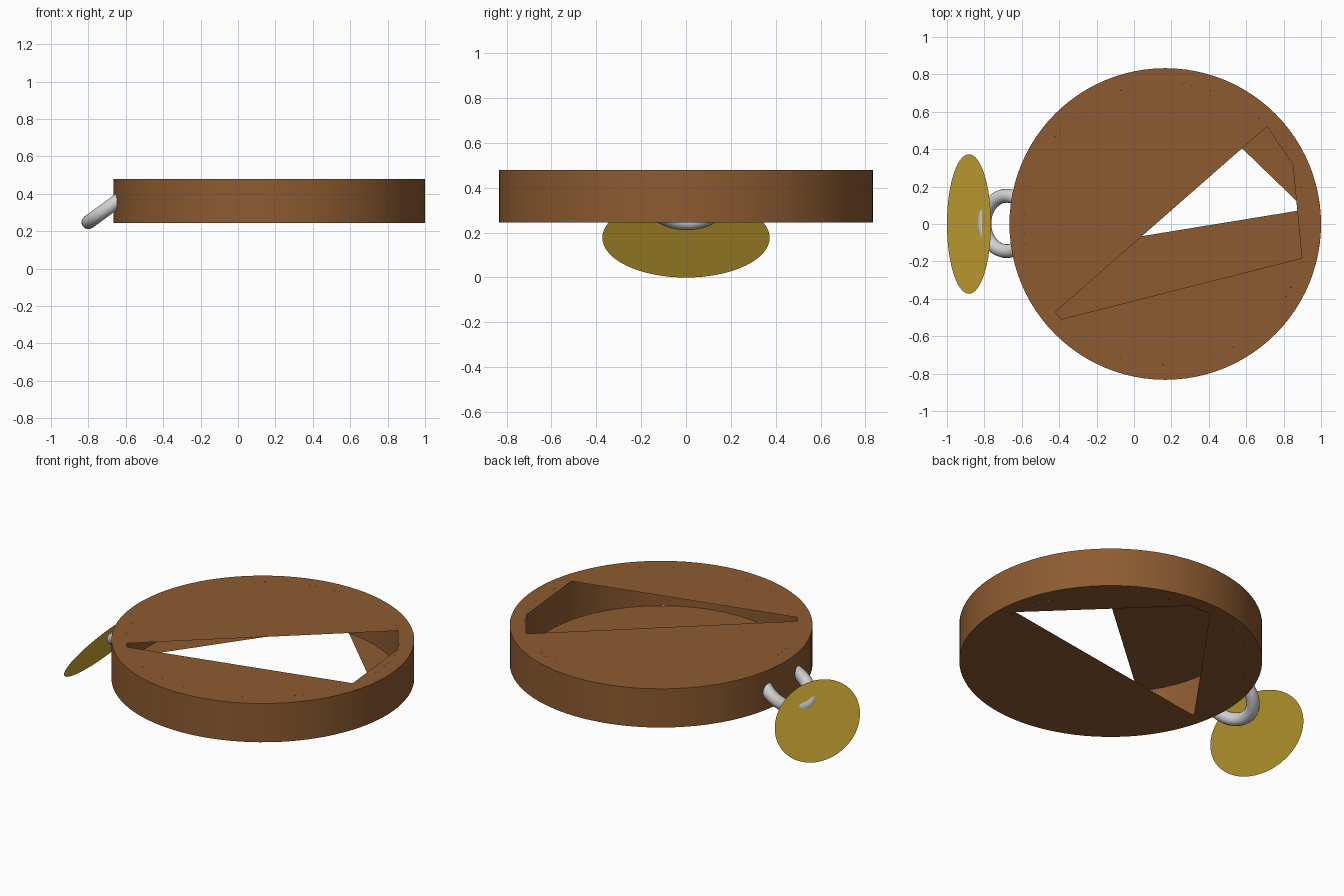
import bpy, bmesh, math
from mathutils import Matrix, Vector

cube = bpy.data.objects.get("Cube")
if cube:
    bpy.data.objects.remove(cube, do_unlink=True)


def material(name, rgb, metallic=0.0):
    mat = bpy.data.materials.new(name)
    mat.use_nodes = True
    mat.diffuse_color = (*rgb, 1)
    mat.node_tree.nodes["Principled BSDF"].inputs["Base Color"].default_value = (*rgb, 1)
    return mat


brown = material("brown", (0.266, 0.105, 0.03))
gold = material("gold", (0.658, 0.429, 0.038))
silver = material("silver", (0.64, 0.64, 0.64))

CENTRE_X, OUTER, INNER = 0.167, 0.833, 0.753
BOTTOM, TOP = 0.245, 0.48
SEGMENTS = 96


def make_object(name, bm, mat):
    mesh = bpy.data.meshes.new(name)
    bm.to_mesh(mesh)
    bm.free()
    obj = bpy.data.objects.new(name, mesh)
    bpy.context.collection.objects.link(obj)
    mesh.materials.append(mat)
    bpy.ops.object.select_all(action="DESELECT")
    obj.select_set(True)
    bpy.context.view_layer.objects.active = obj
    bpy.ops.object.shade_smooth_by_angle(angle=math.radians(30))
    return obj


def arc(bm, radius, z, start, end, steps):
    angles = [math.radians(start + (end - start) * i / steps) for i in range(steps + 1)]
    return [bm.verts.new((CENTRE_X + radius * math.cos(a), radius * math.sin(a), z))
            for a in angles]


# Hollow round body: a square section swept around into a thick rim
bm = bmesh.new()
section = [(OUTER, BOTTOM), (OUTER, TOP), (INNER, TOP), (INNER, BOTTOM)]
loops = [arc(bm, r, z, 0, 360, SEGMENTS)[:-1] for r, z in section]
for a, b in zip(loops, loops[1:] + loops[:1]):
    for i in range(SEGMENTS):
        j = (i + 1) % SEGMENTS
        bm.faces.new((a[i], a[j], b[j], b[i]))
make_object("body_rim", bm, brown)


# Thin lids: circle segments around an angular opening whose corners touch the rim
def lid(name, z, corners, up):
    bm = bmesh.new()
    for start, end in zip(corners, corners[1:] + [corners[0] + 360]):
        face = bm.faces.new(arc(bm, INNER, z, start, end, max(2, round((end - start) / 3.75))))
        if not up:
            face.normal_flip()
    make_object(name, bm, brown)


lid("top_lid", TOP, [-14, 25.1, 43.8, 218.7, 222.5], True)
lid("bottom_lid", BOTTOM, [5.9, 86, 96.5, 192.6], False)

# Tilted oval tag
bm = bmesh.new()
bmesh.ops.create_circle(bm, cap_ends=True, segments=64, radius=1)
tilt = math.atan2(0.355, 0.235)
bmesh.ops.transform(bm, verts=bm.verts, matrix=Matrix.Translation((-0.8825, 0, 0.1775))
                    @ Matrix.Rotation(-tilt, 4, "Y") @ Matrix.Diagonal((0.213, 0.373, 1, 1)))
make_object("oval_tag", bm, gold)

# Loop joining the tag to the rim
bm = bmesh.new()
MAJOR, MINOR, AROUND, SIDES = 0.148, 0.037, 48, 16
rings = []
for i in range(AROUND):
    turn = Matrix.Rotation(2 * math.pi * i / AROUND, 4, "Z")
    rings.append([bm.verts.new(turn @ Vector((
        MAJOR + MINOR * math.cos(2 * math.pi * k / SIDES), 0,
        MINOR * math.sin(2 * math.pi * k / SIDES)))) for k in range(SIDES)])
for i in range(AROUND):
    a, b = rings[i], rings[(i + 1) % AROUND]
    for k in range(SIDES):
        m = (k + 1) % SIDES
        bm.faces.new((a[k], b[k], b[m], a[m]))
bmesh.ops.transform(bm, verts=bm.verts, matrix=Matrix.Translation((-0.68, 0.003, 0.335))
                    @ Matrix.Rotation(-math.radians(36), 4, "Y"))
make_object("tag_loop", bm, silver)
